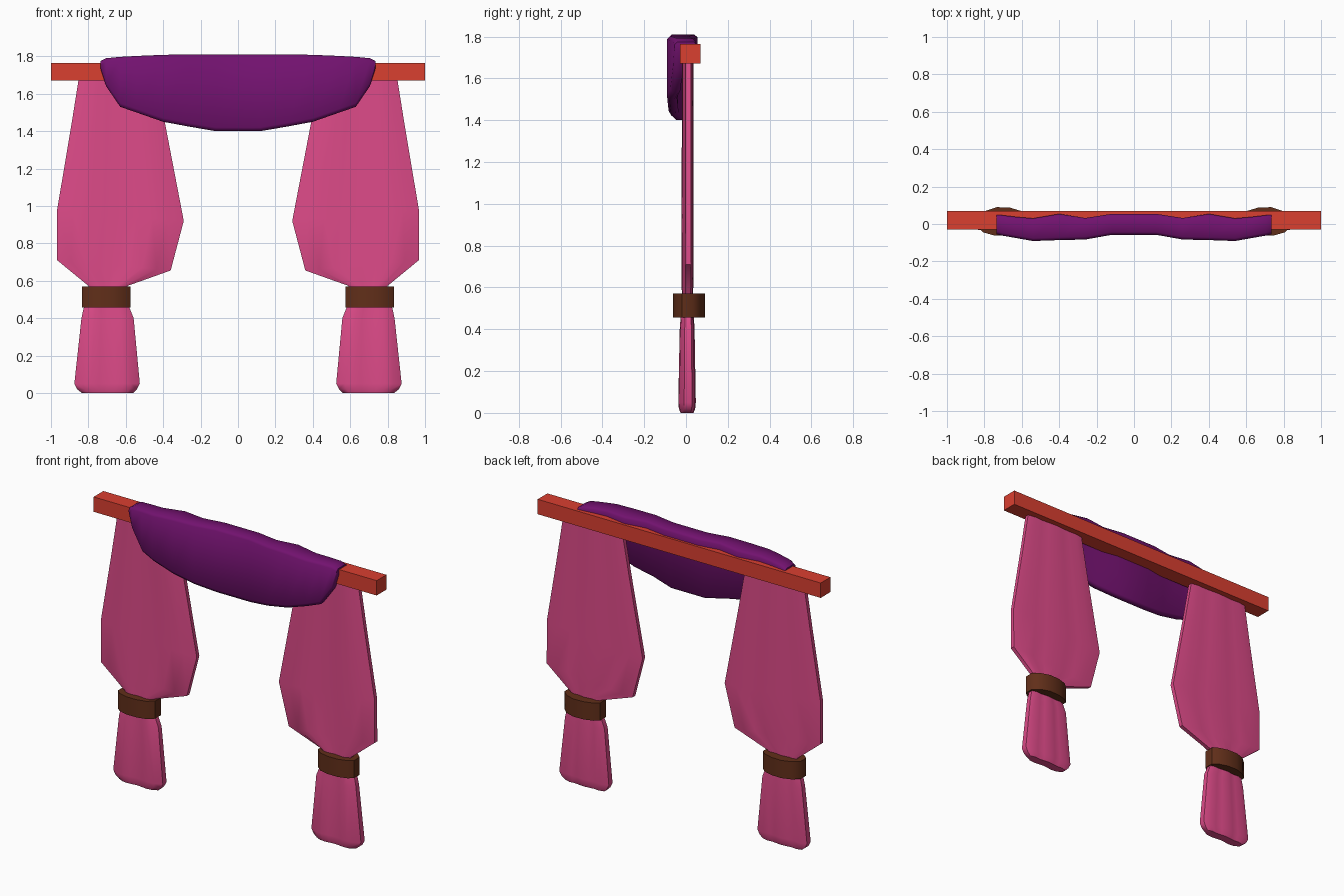
import bpy, bmesh, math

if "Cube" in bpy.data.objects:
    bpy.data.objects.remove(bpy.data.objects["Cube"])


def material(name, rgb):
    m = bpy.data.materials.new(name)
    m.diffuse_color = (*rgb, 1)
    m.use_nodes = True
    m.node_tree.nodes["Principled BSDF"].inputs["Base Color"].default_value = m.diffuse_color
    return m


PINK = material("pink_cloth", (0.73, 0.07, 0.25))
PURPLE = material("purple_cloth", (0.17, 0.006, 0.16))
RED = material("red_rod", (0.70, 0.05, 0.03))
BROWN = material("brown_tie", (0.12, 0.028, 0.01))


def loft(name, rings, mat, angle):
    """Skin a list of equal-length closed rings and cap both ends."""
    bm = bmesh.new()
    vs = [[bm.verts.new(p) for p in r] for r in rings]
    n = len(rings[0])
    for a, b in zip(vs, vs[1:]):
        for i in range(n):
            j = (i + 1) % n
            bm.faces.new((a[i], a[j], b[j], b[i]))
    bm.faces.new(vs[0])
    bm.faces.new(vs[-1])
    bmesh.ops.recalc_face_normals(bm, faces=bm.faces)
    me = bpy.data.meshes.new(name)
    bm.to_mesh(me)
    bm.free()
    ob = bpy.data.objects.new(name, me)
    bpy.context.collection.objects.link(ob)
    me.materials.append(mat)
    bpy.ops.object.select_all(action='DESELECT')
    ob.select_set(True)
    bpy.context.view_layer.objects.active = ob
    bpy.ops.object.shade_smooth_by_angle(angle=math.radians(angle))
    return ob


def cloth_ring(side, xo, zo, xi, zi, y0, y1, cols=8):
    """Flat, gently folded cross-section from outer to inner edge."""
    mid, half = (y0 + y1) / 2, (y1 - y0) / 2
    front, back = [], []
    for i in range(cols + 1):
        u = i / cols
        x, z = xo + (xi - xo) * u, zo + (zi - zo) * u
        t = half * (0.45 if i in (0, cols) else 0.88)
        fold = half * 0.12 * math.cos(u * math.pi * 4)
        front.append((side * x, mid - t + fold, z))
        back.append((side * x, mid + t + fold, z))
    return front + back[::-1]


# Rod
bpy.ops.mesh.primitive_cube_add(size=1, location=(0, 0.02, 1.718))
rod = bpy.context.object
rod.name = "curtain_rod"
rod.scale = (2, 0.098, 0.095)
rod.data.materials.append(RED)

# Curtain profiles: outer x, outer z, inner x, inner z, front y, back y
UPPER = [(0.85, 1.69, 0.435, 1.69, -0.02, 0.035),
         (0.893, 1.42, 0.386, 1.42, -0.02, 0.035),
         (0.967, 0.98, 0.29, 0.92, -0.021, 0.036),
         (0.967, 0.71, 0.36, 0.655, -0.022, 0.037),
         (0.80, 0.573, 0.59, 0.573, -0.02, 0.034),
         (0.79, 0.52, 0.60, 0.52, -0.02, 0.034)]
LOWER = [(0.80, 0.50, 0.60, 0.50, -0.025, 0.035),
         (0.825, 0.455, 0.58, 0.455, -0.026, 0.038),
         (0.837, 0.40, 0.558, 0.40, -0.03, 0.041),
         (0.875, 0.05, 0.525, 0.05, -0.037, 0.047),
         (0.86, 0.02, 0.54, 0.02, -0.034, 0.044),
         (0.835, 0.0, 0.56, 0.0, -0.026, 0.036)]

for side, label in ((-1, "left"), (1, "right")):
    loft(label + "_curtain", [cloth_ring(side, *r) for r in UPPER], PINK, 50)
    loft(label + "_curtain_tail", [cloth_ring(side, *r) for r in LOWER], PINK, 50)
    # Tie band: rounded oblong
    outline = [(0.13, -0.02), (0.13, 0.035), (0.09, 0.07), (0.03, 0.09), (-0.04, 0.088),
               (-0.10, 0.07), (-0.13, 0.045), (-0.13, -0.015), (-0.09, -0.048),
               (-0.03, -0.062), (0.04, -0.062), (0.10, -0.045)]
    rings = [[(side * (0.705 + x), y, z) for x, y in outline] for z in (0.457, 0.57)]
    loft(label + "_tie_band", rings, BROWN, 50)

# Valance: half-width stations as x, top z, bottom z, front y, back y
half = [(0.735, 1.775, 1.735, -0.055, 0.05), (0.705, 1.79, 1.64, -0.062, 0.047),
        (0.63, 1.797, 1.53, -0.075, 0.038), (0.54, 1.802, 1.499, -0.091, 0.03),
        (0.40, 1.808, 1.45, -0.086, 0.054), (0.26, 1.81, 1.424, -0.083, 0.032),
        (0.12, 1.81, 1.40, -0.058, 0.054)]
# small lateral asymmetry of the folds is left out
stations = [(-x, *r) for x, *r in half] + half[::-1]
rings = []
for x, zt, zb, yf, yb in stations:
    yi = yf + 0.048
    rings.append([(x, yb, zt - 0.012), (x, yb, 1.752), (x, yi, 1.75), (x, yi, zb + 0.012),
                  (x, yi - 0.012, zb), (x, yf + 0.012, zb), (x, yf, zb + 0.02),
                  (x, yf, zt - 0.015), (x, yf + 0.015, zt), (x, yb - 0.015, zt)])
loft("valance", rings, PURPLE, 60)
